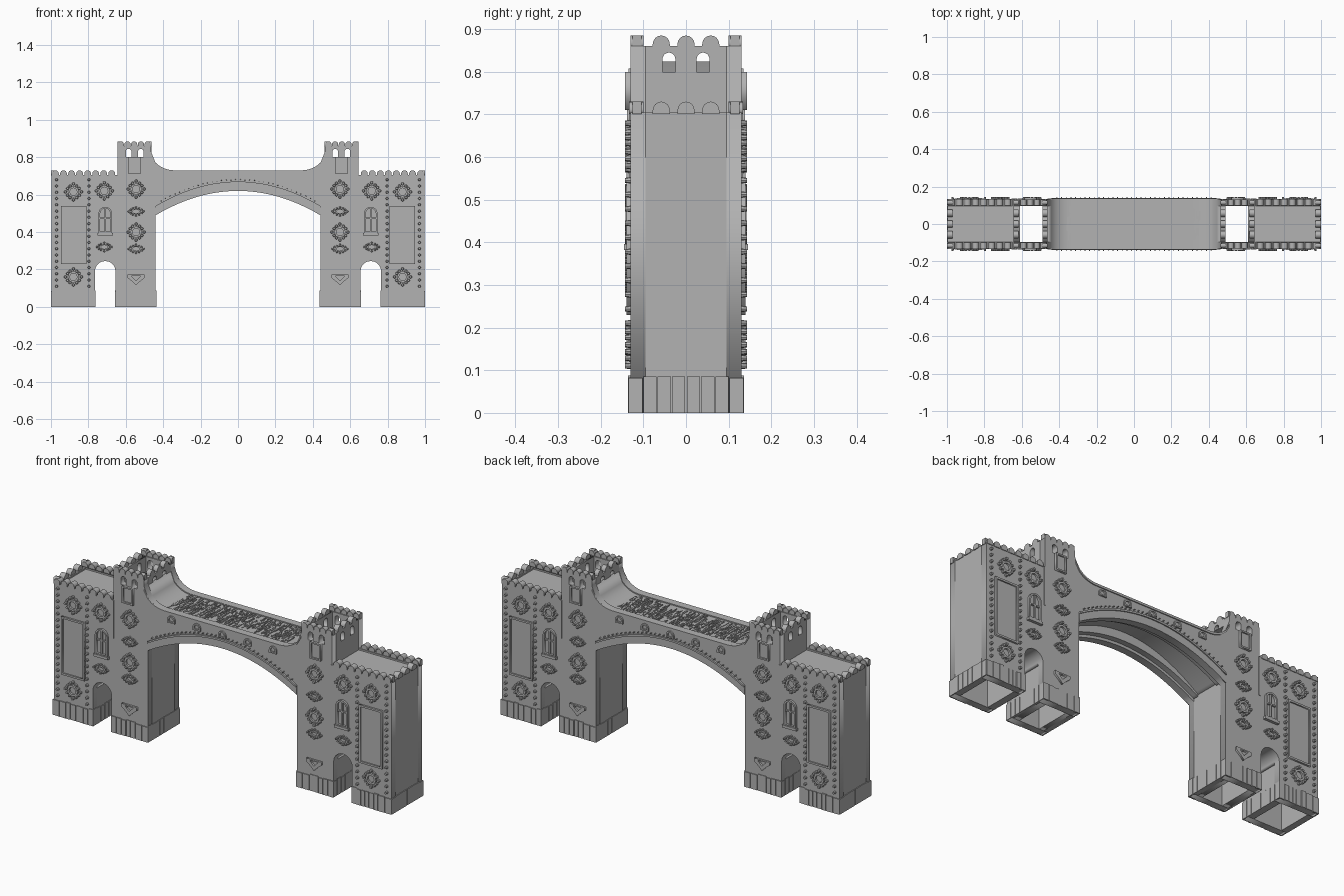
import bpy, bmesh, math, random
from mathutils import Matrix, Vector

random.seed(4)
if "Cube" in bpy.data.objects:
    bpy.data.objects.remove(bpy.data.objects["Cube"], do_unlink=True)

stone = bpy.data.materials.new("grey stone")
stone.use_nodes = True
stone.diffuse_color = (0.45, 0.45, 0.45, 1)
stone.node_tree.nodes["Principled BSDF"].inputs["Base Color"].default_value = (0.45, 0.45, 0.45, 1)

WALL, INNER = 0.13, 0.095          # outer and inner face of the long walls
SPRING, TOWER_OUT = 0.44, 0.645    # pier edge and outer tower edge
LEG_IN, END = 0.765, 0.996
ROOF, TOP = 0.705, 0.86


def add(name, mesh, mirror="xy"):
    ob = bpy.data.objects.new(name, mesh)
    bpy.context.collection.objects.link(ob)
    mesh.materials.clear()
    mesh.materials.append(stone)
    if mirror:
        mod = ob.modifiers.new("mirror", "MIRROR")
        mod.use_axis = ("x" in mirror, "y" in mirror, False)
        mod.use_mirror_merge = False
    return ob


def plate(name, outlines, d0, d1, axis="y", mirror="xy"):
    """Extrude flat outlines (nested ones are holes) from d0 to d1."""
    cu = bpy.data.curves.new(name, "CURVE")
    cu.dimensions, cu.fill_mode, cu.extrude = "2D", "BOTH", abs(d1 - d0) / 2
    for pts in outlines:
        sp = cu.splines.new("POLY")
        sp.points.add(len(pts) - 1)
        for p, (a, b) in zip(sp.points, pts):
            p.co = (a, b, 0, 1)
        sp.use_cyclic_u = True
    tmp = bpy.data.objects.new(name, cu)
    bpy.context.collection.objects.link(tmp)
    deps = bpy.context.evaluated_depsgraph_get()
    mesh = bpy.data.meshes.new_from_object(tmp.evaluated_get(deps))
    bpy.data.objects.remove(tmp, do_unlink=True)
    mid = (d0 + d1) / 2
    for v in mesh.vertices:
        a, b, c = v.co
        v.co = (a, mid - c, b) if axis == "y" else (mid + c, a, b)
    bm = bmesh.new()
    bm.from_mesh(mesh)
    bmesh.ops.remove_doubles(bm, verts=bm.verts, dist=1e-5)
    bmesh.ops.recalc_face_normals(bm, faces=bm.faces)
    bm.to_mesh(mesh)
    bm.free()
    return add(name, mesh, mirror)


def boxes(name, items, mirror="xy"):
    bm = bmesh.new()
    for x0, x1, y0, y1, z0, z1 in items:
        mat = Matrix.Translation(((x0 + x1) / 2, (y0 + y1) / 2, (z0 + z1) / 2))
        bmesh.ops.create_cube(bm, size=1, matrix=mat @ Matrix.Diagonal((x1 - x0, y1 - y0, z1 - z0, 1)))
    mesh = bpy.data.meshes.new(name)
    bm.to_mesh(mesh)
    bm.free()
    return add(name, mesh, mirror)


def beads(name, spots):
    """Chamfered studs on the front wall: (x, z, radius)."""
    bm = bmesh.new()
    for x, z, r in spots:
        mat = Matrix.Translation((x, -WALL - 0.006, z)) @ Matrix.Rotation(math.pi / 2, 4, "X")
        bmesh.ops.create_cone(bm, cap_ends=True, segments=8, radius1=r, radius2=r * 0.7, depth=0.015, matrix=mat)
    mesh = bpy.data.meshes.new(name)
    bm.to_mesh(mesh)
    bm.free()
    return add(name, mesh)


def rect(a0, a1, b0, b1):
    return [(a0, b0), (a1, b0), (a1, b1), (a0, b1)]


def arched(c, half, z0, z1, n=10):
    """Upright outline with a round head reaching z1."""
    rise = min(half, z1 - z0)
    head = [(c + half * math.cos(math.pi * i / n), z1 - rise + rise * math.sin(math.pi * i / n)) for i in range(n + 1)]
    return [(c - half, z0), (c + half, z0)] + head


def span(f, x0, x1, n=24):
    return [(x0 + (x1 - x0) * i / n, f(x0 + (x1 - x0) * i / n)) for i in range(n + 1)]


def soffit(x):
    return 0.62 - 0.13 * (x / SPRING) ** 2


def deck(x):
    t = max(0, (abs(x) - 0.34) / 0.125)
    return 0.73 + 0.10 * (1 - math.sqrt(max(0, 1 - min(t, 1) ** 2)))


# Long front and back walls with gateways and tower windows
gate = arched(0.71, 0.055, 0, 0.245)
half = [(SPRING, 0), (0.655, 0)] + gate[:1:-1] + [(LEG_IN, 0), (END, 0), (END, ROOF),
        (TOWER_OUT, ROOF), (TOWER_OUT, TOP), (0.465, TOP)]
flip = [(-x, z) for x, z in reversed(half)]
outline = span(soffit, -SPRING, SPRING) + half + span(deck, 0.465, -0.465, 40) + flip
slots = [arched(s * x, 0.015, 0.8, 0.845) for s in (-1, 1) for x in (0.52, 0.585)]
plate("long_wall", [outline] + slots, -WALL, -INNER, mirror="y")

# Cross walls of towers and outer blocks
side_slots = [arched(y, 0.015, 0.8, 0.845) for y in (-0.04, 0.04)]
for name, x0, x1 in (("tower_inner_wall", 0.463, 0.49), ("tower_outer_wall", 0.61, TOWER_OUT)):
    plate(name, [rect(-INNER, INNER, 0, TOP)] + side_slots, x0, x1, "x", "x")
boxes("block_cross_walls", [(SPRING, 0.463, -INNER, INNER, 0, 0.62),
                            (TOWER_OUT, 0.655, -INNER, INNER, 0, 0.25),
                            (LEG_IN, 0.80, -INNER, INNER, 0, 0.25),
                            (0.965, END, -INNER, INNER, 0, ROOF),
                            (TOWER_OUT, 0.965, -INNER, INNER, 0.66, 0.697)], "x")
plate("gateway_vault", [gate[:1:-1] + [(LEG_IN, 0.3), (TOWER_OUT, 0.3)]], -INNER, INNER, mirror="x")

# Bridge deck, with a stepped recess under it
road = span(lambda x: deck(x) - 0.006, 0.465, -0.465, 40)
plate("bridge_ribs", [span(lambda x: soffit(x) + 0.015, -0.465, 0.465) + road], -INNER, -0.065, mirror="y")
plate("bridge_deck", [span(lambda x: soffit(x) + 0.02 + 0.04 * (1 - (x / 0.465) ** 2), -0.465, 0.465) + road],
      -0.065, 0.065, mirror="")
ripples = []
for i in range(420):
    x, y = random.uniform(-0.36, 0.35), random.uniform(-0.095, 0.07)
    ripples.append((x, x + random.uniform(0.003, 0.008), y, min(0.095, y + random.uniform(0.01, 0.05)),
                    0.722, random.uniform(0.726, 0.73)))
boxes("deck_rough_paving", ripples, "")

# Arch moulding, top rail and their studs
def crown(x):
    return soffit(x) + 0.05

for name, low, high, reach, out in (("arch_band", soffit, lambda x: soffit(x) + 0.04, SPRING, 0.004),
                                    ("arch_hood", lambda x: soffit(x) + 0.04, crown, SPRING, 0.010),
                                    ("top_rail", lambda x: deck(x) - 0.012, deck, 0.462, 0.005)):
    plate(name, [span(low, -reach, reach, 40) + span(high, reach, -reach, 40)], -WALL - out, -WALL + 0.002, mirror="y")
beads("arch_studs", [(0.0125 + 0.025 * i, crown(0.0125 + 0.025 * i) + 0.01, 0.003) for i in range(17)])

# Little arched niches on the bridge
niches = []
for x in (-0.3, -0.15, 0, 0.15, 0.3):
    niches += [arched(x, 0.022, 0.675, 0.712), arched(x, 0.013, 0.682, 0.704)]
plate("bridge_niches", niches, -WALL - 0.008, -WALL + 0.002, mirror="y")

# Battlements
def merlons(centres, half, z):
    return [arched(c, half, z - 0.004, z + 0.025, 8) for c in centres]

plate("tower_long_battlement", merlons([0.483 + 0.036 * i for i in range(5)], 0.0165, TOP), -WALL, -0.1)
plate("block_long_battlement", merlons([0.675 + 0.043 * i for i in range(8)], 0.018, ROOF), -WALL - 0.004, -0.1)
for name, x0, x1, z in (("tower_inner_battlement", 0.463, 0.488, TOP),
                        ("tower_outer_battlement", 0.617, TOWER_OUT, TOP),
                        ("block_end_battlement", 0.97, 1.0, ROOF)):
    plate(name, merlons((-0.058, 0, 0.058), 0.02, z) + [rect(s - 0.011, s + 0.011, z - 0.004, z + 0.025)
          for s in (-0.115, 0.115)], x0, x1, "x", "x")

# Plinth stones round each foot
stones = []
for x0, x1 in ((SPRING - 0.003, 0.657), (LEG_IN - 0.003, 1.0)):
    x = x0
    while x < x1 - 0.01:
        w = random.uniform(0.022, 0.042)
        end = x1 if x1 - x - w < 0.02 else x + w
        stones.append((x, end - 0.003, -WALL - random.uniform(0.003, 0.006), -WALL + 0.002, 0, random.uniform(0.08, 0.088)))
        x = end
    for i in range(4):
        y = -WALL - 0.003 + 0.0333 * i
        for a, b in ((x0, x0 + 0.006), (x1 - 0.006, x1)):
            stones.append((a, b, y, y + 0.031, 0, random.uniform(0.08, 0.088)))
boxes("plinth_stones", stones)

# Rosettes: a diamond ring with studs about it
rings, studs = [], []
for x, z, rx, rz in ((0.88, 0.615, 0.05, 0.05), (0.88, 0.16, 0.05, 0.05), (0.715, 0.62, 0.05, 0.05),
                     (0.545, 0.63, 0.05, 0.05), (0.545, 0.40, 0.05, 0.05), (0.545, 0.51, 0.046, 0.026),
                     (0.545, 0.31, 0.046, 0.026), (0.715, 0.32, 0.046, 0.026)):
    for k in (0.62, 0.4):
        rings.append([(x + k * rx * math.cos(math.pi * i / 4), z + k * rz * math.sin(math.pi * i / 4)) for i in range(8)])
    for i in range(12):
        a, k = math.pi * i / 6, 0.86 if i % 3 == 0 else 0.72
        studs.append((x + k * rx * math.cos(a), z + k * rz * math.sin(a), 0.0085 if rz > 0.03 else 0.006))
rings.append([(0.5, 0.172), (0.59, 0.172), (0.59, 0.155), (0.565, 0.135), (0.545, 0.115), (0.525, 0.135), (0.5, 0.155)])
rings.append([(0.52, 0.165), (0.57, 0.165), (0.545, 0.14)])
plate("rosette_rings", rings, -WALL - 0.010, -WALL + 0.002)
beads("rosette_studs", studs)
beads("stud_columns", [(x, 0.11 + 0.0335 * i, 0.008) for x in (0.797, 0.97) for i in range(18)])

# Tall framed panel, tower plaque and corner strip
plate("panel_frame", [rect(0.81, 0.947, 0.23, 0.54), rect(0.82, 0.937, 0.24, 0.53)], -WALL - 0.010, -WALL + 0.002)
boxes("panel_field", [(0.82, 0.937, -WALL - 0.003, -WALL + 0.002, 0.24, 0.53)])
plate("plaque_frame", [rect(0.522, 0.586, 0.71, 0.80), rect(0.53, 0.578, 0.718, 0.792)], -WALL - 0.013, -WALL + 0.002)
boxes("plaque_field", [(0.53, 0.578, -WALL - 0.005, -WALL + 0.002, 0.718, 0.792)])
boxes("tower_edge_strip", [(0.64, 0.65, -WALL - 0.004, -INNER, 0.5, ROOF)])

# Arched windows with mullion, transom and sill
plate("window_frame", [arched(0.71, 0.036, 0.395, 0.535), arched(0.71, 0.027, 0.402, 0.526)],
      -WALL - 0.012, -WALL + 0.002)
boxes("window_bars", [(0.706, 0.714, -WALL - 0.009, -WALL + 0.002, 0.4, 0.526),
                      (0.683, 0.737, -WALL - 0.009, -WALL + 0.002, 0.47, 0.477),
                      (0.668, 0.752, -WALL - 0.015, -WALL + 0.002, 0.382, 0.396)])
